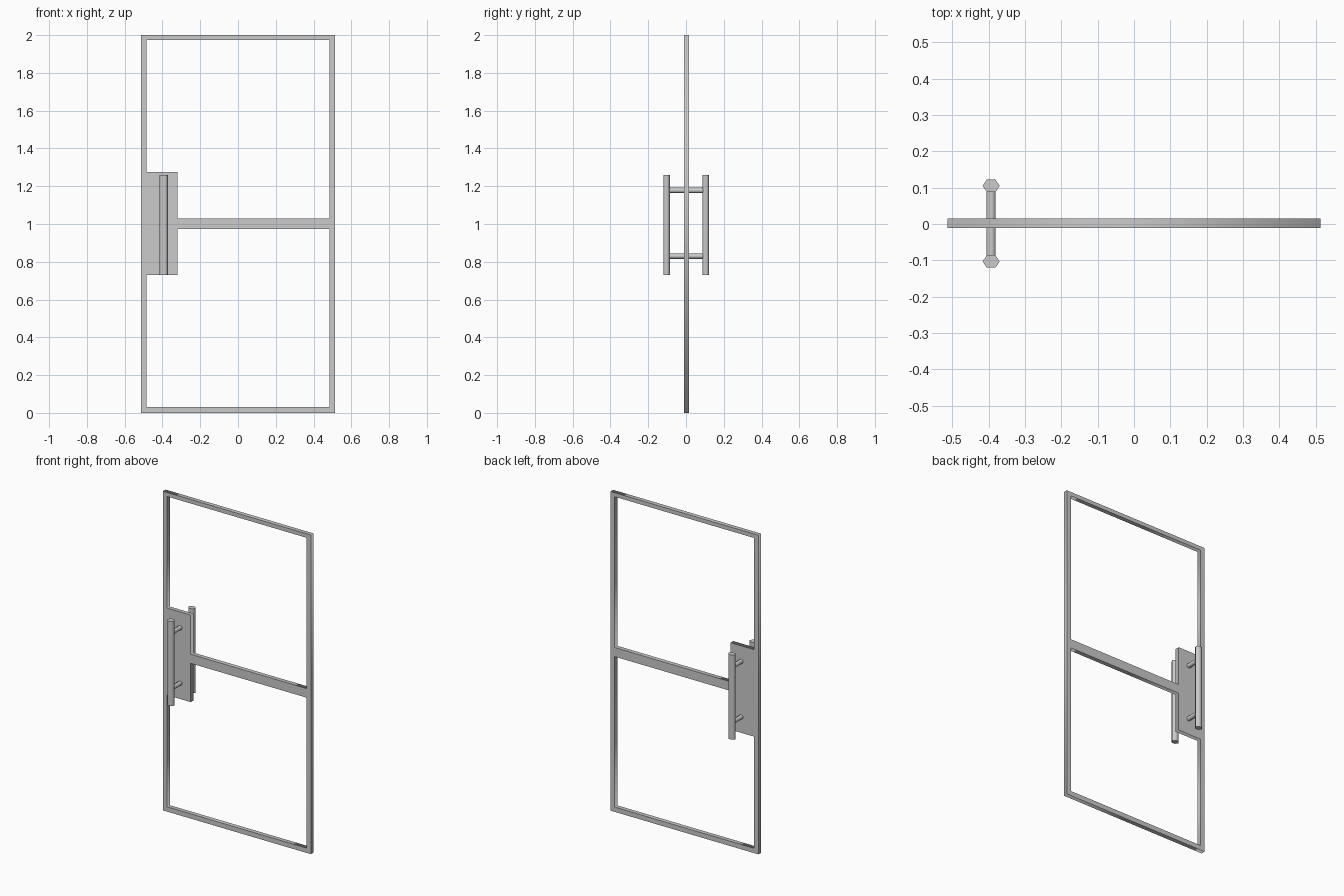
import bpy
from math import radians

if "Cube" in bpy.data.objects:
    bpy.data.objects.remove(bpy.data.objects["Cube"])

W, IN = 0.513, 0.484          # outer and inner half widths
BAR_LO, BAR_HI = 0.973, 1.03  # middle rail
PL_X, PL_LO, PL_HI = -0.32, 0.73, 1.275  # lock plate


# Door frame, middle rail and lock plate as one extruded outline with two openings
outlines = [
    [(-W, 0), (W, 0), (W, 2), (-W, 2)],
    [(-IN, 1.975), (IN, 1.975), (IN, BAR_HI), (PL_X, BAR_HI), (PL_X, PL_HI), (-IN, PL_HI)],
    [(-IN, 0.03), (IN, 0.03), (IN, BAR_LO), (PL_X, BAR_LO), (PL_X, PL_LO), (-IN, PL_LO)],
]
curve = bpy.data.curves.new("door_frame", 'CURVE')
curve.dimensions = '2D'
curve.fill_mode = 'BOTH'
curve.extrude = 0.0135
for pts in outlines:
    sp = curve.splines.new('POLY')
    sp.points.add(len(pts) - 1)
    for p, (x, z) in zip(sp.points, pts):
        p.co = (x, z, 0, 1)
    sp.use_cyclic_u = True
frame = bpy.data.objects.new("door_frame", curve)
bpy.context.collection.objects.link(frame)
frame.rotation_euler.x = radians(90)
frame.location.y = 0.002
bpy.context.view_layer.objects.active = frame
frame.select_set(True)
bpy.ops.object.convert(target='MESH')


def rod(name, loc, radius, length, rot, scale=(1, 1, 1)):
    bpy.ops.mesh.primitive_cylinder_add(vertices=6, radius=radius, depth=length,
                                        location=loc, rotation=rot)
    ob = bpy.context.object
    ob.name = name
    ob.scale = scale
    bpy.ops.object.shade_smooth_by_angle(angle=radians(65))
    return ob


# Pull bars on both sides, six-sided with a corner facing sideways
HX = -0.393
for side, y in (("front", -0.103), ("back", 0.105)):
    rod(f"{side}_pull_bar", (HX, y, 0.995), 0.0235, 0.53, (0, 0, radians(90)), (0.85, 1, 1))

# Standoffs running through the plate
for level, z in (("lower", 0.83), ("upper", 1.178)):
    rod(f"{level}_standoff", (HX, 0.001, z), 0.0145, 0.2, (radians(90), 0, 0))
